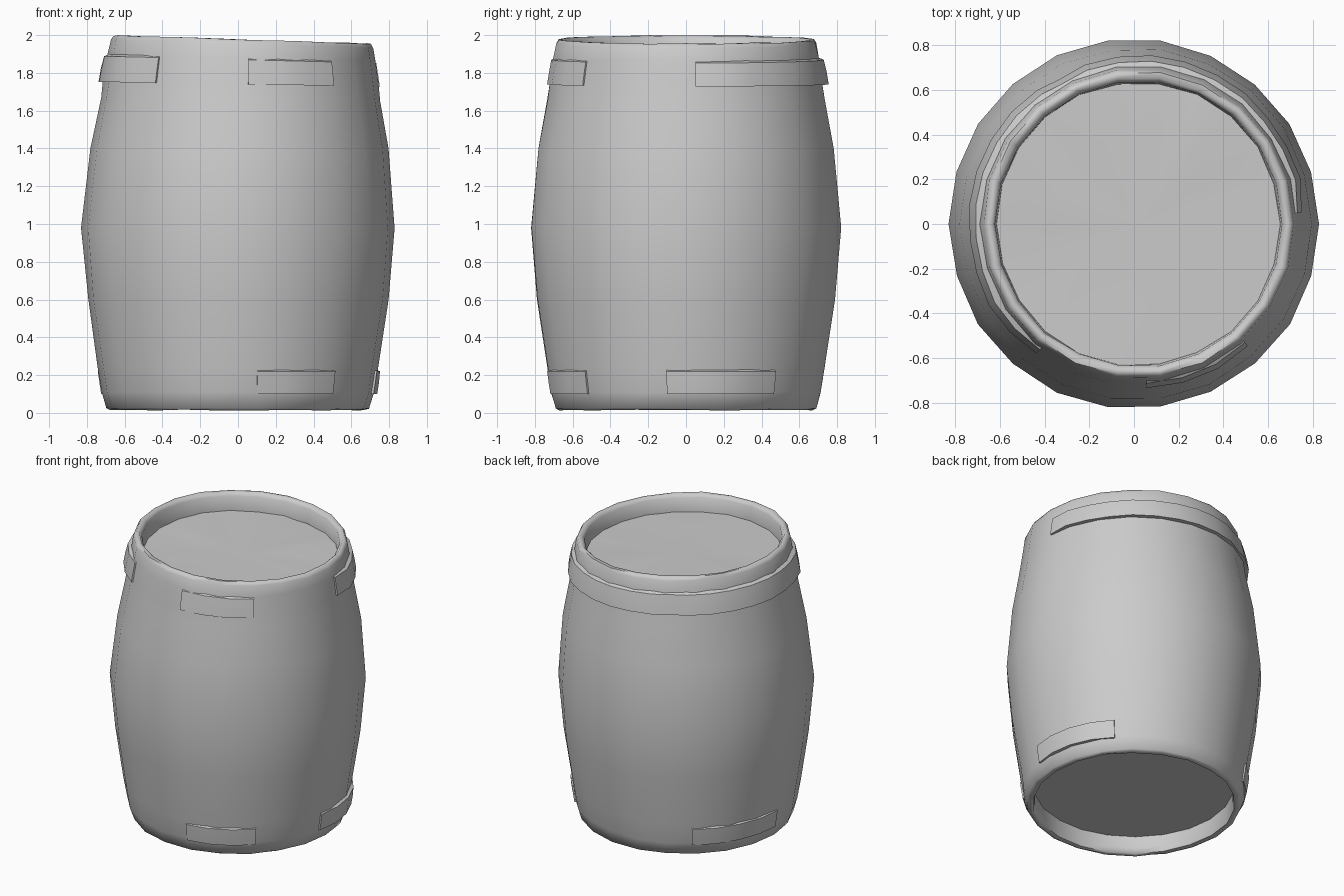
import bpy, bmesh, math, random

if "Cube" in bpy.data.objects:
    bpy.data.objects.remove(bpy.data.objects["Cube"])

random.seed(4)
SIDES = 22

# Outer wall: radius, height
WALL = [(0.675, 0.015), (0.695, 0.025), (0.722, 0.11), (0.742, 0.25), (0.795, 0.6),
        (0.829, 0.98), (0.788, 1.4), (0.74, 1.66), (0.728, 1.76), (0.708, 1.88), (0.695, 1.955)]
# Rounded rim, going down inside to the recessed lid
RIM = [(0.682, 1.976), (0.66, 1.976), (0.642, 1.955), (0.635, 1.85)]
# Underside lip going up into the recessed base
LIP = [(0.655, 0.02), (0.645, 0.06), (0.645, 0.15)]


def wall_radius(z):
    for (r0, z0), (r1, z1) in zip(WALL, WALL[1:]):
        if z0 <= z <= z1:
            return r0 + (r1 - r0) * (z - z0) / (z1 - z0)
    return WALL[-1][0]


def place(r, z, a):
    """Slight lean and tilted rim give the hand-worn shape."""
    x, y = r * math.cos(a), r * math.sin(a)
    t = max(0, (z - 1) / 1.0)
    tilt = max(0, (z - 1.5) / 0.5)
    return (x + 0.022 * t, y, z - 0.034 * x * tilt)


def finish(name, bm, angle=40):
    bmesh.ops.recalc_face_normals(bm, faces=bm.faces)
    me = bpy.data.meshes.new(name)
    bm.to_mesh(me)
    bm.free()
    ob = bpy.data.objects.new(name, me)
    bpy.context.collection.objects.link(ob)
    bpy.ops.object.select_all(action='DESELECT')
    ob.select_set(True)
    bpy.context.view_layer.objects.active = ob
    bpy.ops.object.shade_smooth_by_angle(angle=math.radians(angle))
    return ob


def lathe(name, profile, jr=0.0, jz=0.0, angle=40):
    """Lathe a profile; a final radius of 0 closes with a centre vertex."""
    bm = bmesh.new()
    prev = None
    for r, z in profile:
        if r == 0:
            c = bm.verts.new(place(0, z, 0))
            for i in range(SIDES):
                bm.faces.new((prev[i], prev[(i + 1) % SIDES], c))
            break
        ring = [bm.verts.new(place(r + random.uniform(-jr, jr), z + random.uniform(-jz, jz),
                                   math.tau * i / SIDES)) for i in range(SIDES)]
        if prev:
            for i in range(SIDES):
                j = (i + 1) % SIDES
                bm.faces.new((prev[i], prev[j], ring[j], ring[i]))
        prev = ring
    return finish(name, bm, angle)


def hoop(name, start, end, z0, z1, lift=0.03):
    """Partly exposed hoop that sinks into the wall at its start and end."""
    bm = bmesh.new()
    n = max(3, round((end - start) / 12))
    rows = []
    for i in range(n + 1):
        f = i / n
        a = math.radians(start + (end - start) * f)
        out = 0.006 if i in (0, n) else lift + random.uniform(-0.008, 0.004)
        ra, rb = wall_radius(z0), wall_radius(z1)
        sec = [(ra - 0.03, z0), (ra + out, z0), ((ra + rb) / 2 + out, (z0 + z1) / 2),
               (rb + out * 0.8, z1), (rb - 0.03, z1 + 0.02)]
        rows.append([bm.verts.new(place(r, z, a)) for r, z in sec])
    for p, q in zip(rows, rows[1:]):
        for k in range(4):
            bm.faces.new((p[k], q[k], q[k + 1], p[k + 1]))
    bm.faces.new(rows[0])
    bm.faces.new(rows[-1])
    return finish(name, bm, 50)


# Barrel shell with rim and underside lip
lathe("barrel_shell", LIP[::-1] + WALL + RIM, jr=0.003, jz=0.003, angle=60)

# Recessed lid and base
lathe("lid", [(0.645, 1.85), (0.38, 1.855), (0, 1.85)], jz=0.008)
lathe("base", [(0.655, 0.14), (0.4, 0.14), (0, 0.14)])

# Exposed stretches of the upper hoop (degrees from +x)
for k, (a, b) in enumerate([(4, 120), (115, 232), (-87, -48)]):
    hoop(f"upper_hoop_{k + 1}", a, b, 1.74, 1.87, 0.026 if k != 2 else 0.012)

# Exposed stretches of the lower hoop
for k, (a, b) in enumerate([(-82, -46), (-8, 40), (128, 178)]):
    hoop(f"lower_hoop_{k + 1}", a, b, 0.1, 0.22, 0.026 if k == 1 else 0.014)
